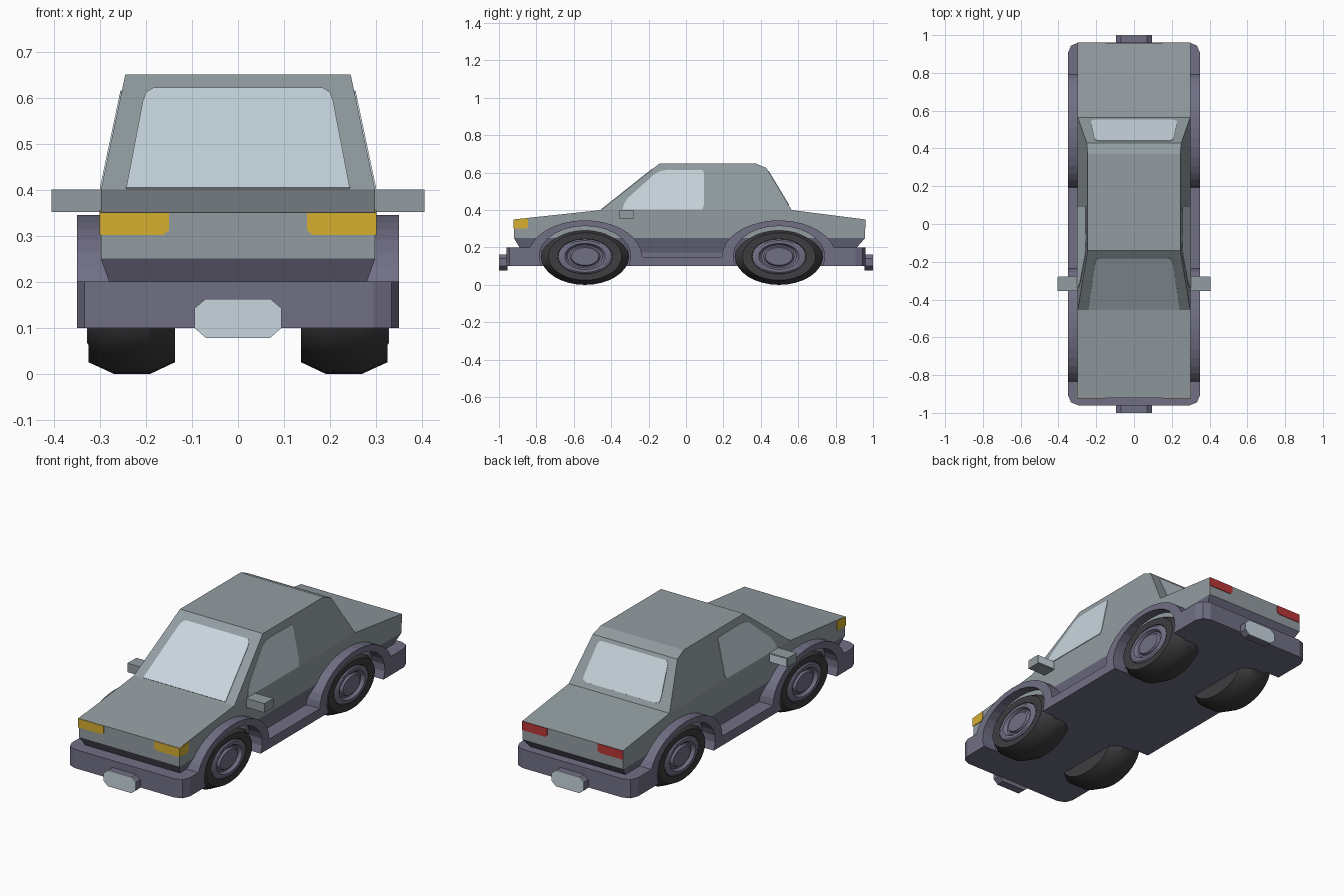
import bpy, bmesh, math
from mathutils import Vector

if "Cube" in bpy.data.objects:
    bpy.data.objects.remove(bpy.data.objects["Cube"])

def material(name, rgb):
    m = bpy.data.materials.new(name)
    m.diffuse_color = (*rgb, 1)
    m.use_nodes = True
    m.node_tree.nodes["Principled BSDF"].inputs["Base Color"].default_value = m.diffuse_color
    return m

PAINT = material("grey paint", (0.29, 0.335, 0.355))
TRIM = material("slate trim", (0.165, 0.16, 0.235))
TYRE = material("tyre rubber", (0.048, 0.046, 0.05))
GLASS = material("pale glass", (0.58, 0.67, 0.73))
AMBER = material("amber lamp", (0.66, 0.43, 0.03))
RED = material("red lamp", (0.48, 0.04, 0.037))

def finish(name, bm, mat, smooth=False):
    bmesh.ops.recalc_face_normals(bm, faces=bm.faces[:])
    me = bpy.data.meshes.new(name)
    bm.to_mesh(me)
    bm.free()
    me.materials.append(mat)
    ob = bpy.data.objects.new(name, me)
    bpy.context.collection.objects.link(ob)
    if smooth:
        bpy.ops.object.select_all(action='DESELECT')
        ob.select_set(True)
        bpy.context.view_layer.objects.active = ob
        bpy.ops.object.shade_smooth_by_angle(angle=math.radians(32))
    return ob

def loft(bm, a, b):
    """Closed solid between two matching outlines."""
    va, vb = [bm.verts.new(p) for p in a], [bm.verts.new(p) for p in b]
    bm.faces.new(va)
    bm.faces.new(vb[::-1])
    n = len(va)
    for i in range(n):
        bm.faces.new((va[i], vb[i], vb[(i + 1) % n], va[(i + 1) % n]))

def prism(name, profile, mat, left, right):
    """Side profile (y, z) spanned between x = left(z) and x = right(z)."""
    bm = bmesh.new()
    loft(bm, [(left(z), y, z) for y, z in profile],
         [(right(z), y, z) for y, z in profile])
    return finish(name, bm, mat)

def plate(name, pts, normal, mat, out=0.003, back=0.002):
    n = Vector(normal).normalized()
    bm = bmesh.new()
    loft(bm, [Vector(p) - n * back for p in pts], [Vector(p) + n * out for p in pts])
    return finish(name, bm, mat)

def mirrored(half):
    return half + [(-x, z) for x, z in reversed(half)]

# Painted body, tapered cabin and tucked-in skirt
W = 0.298
cab = lambda z: W - (z - 0.40) * 0.212
prism("body", [(-.92, .25), (-.92, .35), (-.455, .40), (.565, .40), (.957, .35), (.957, .25)],
      PAINT, lambda z: -W, lambda z: W)
prism("cabin", [(-.455, .40), (-.14, .65), (.37, .65), (.43, .625), (.565, .40)],
      PAINT, lambda z: -cab(z), cab)
skirt = lambda z: W - (.25 - z) * 0.36
prism("skirt", [(-.86, .15), (-.92, .25), (.957, .25), (.87, .15)], TRIM,
      lambda z: -skirt(z), skirt)

# Floor and bumper block
prism("floor", [(-.96, .10), (-.96, .20), (.96, .20), (.96, .10)], TRIM,
      lambda z: -.27, lambda z: .27)

# Fenders with elliptical wheel arches and rounded corners
AXLES = (-.54, .497)
def arc(cy, a, b, cz, t0, t1, n=16):
    return [(cy + a * math.cos(t0 + (t1 - t0) * i / n),
             cz + b * math.sin(t0 + (t1 - t0) * i / n)) for i in range(n + 1)]

dip, rise = math.asin(.052 / .163), math.asin(.05 / .195)
side = [(-.96, .10)]
for cy in AXLES:
    side += arc(cy, .245, .163, .152, math.pi + dip, -dip)
side += [(.96, .10), (.96, .20)]
side += arc(AXLES[1], .305, .195, .15, rise, math.pi)
side += arc(AXLES[0], .305, .195, .15, 0, math.pi - rise)
side += [(-.96, .20)]
for s, tag in ((1, "right"), (-1, "left")):
    bm = bmesh.new()
    loft(bm, [(s * .27, y, z) for y, z in side], [(s * .35, y, z) for y, z in side])
    corner = [e for e in bm.edges if all(abs(v.co.x) > .34 and abs(v.co.y) > .955 for v in e.verts)]
    bmesh.ops.bevel(bm, geom=corner, offset=.055, segments=2, profile=.5, affect='EDGES')
    finish(tag + "_fender", bm, TRIM)

# Wheels: lathed tyre and hub, stretched along the car
def lathe(name, prof, s, cy, mat, n=32):
    bm = bmesh.new()
    rings = []
    for x, r in prof:
        rings.append([bm.verts.new((s * x, cy + .235 * r * math.cos(2 * math.pi * i / n),
                                    .152 + .152 * r * math.sin(2 * math.pi * i / n)))
                      for i in range(n)])
    for a, b in zip(rings, rings[1:]):
        for i in range(n):
            bm.faces.new((a[i], a[(i + 1) % n], b[(i + 1) % n], b[i]))
    bm.faces.new(rings[0])
    bm.faces.new(rings[-1])
    finish(name, bm, mat, True)

for s, tag in ((1, "right"), (-1, "left")):
    for cy, end in zip(AXLES, ("front", "rear")):
        lathe(f"{end}_{tag}_tyre", [(.137, .6), (.137, .835), (.19, 1), (.27, 1), (.325, .835),
                                    (.322, .62), (.305, .6)], s, cy, TYRE)
        lathe(f"{end}_{tag}_hub", [(.29, .61), (.322, .61), (.328, .56), (.328, .46), (.312, .40),
                                   (.312, .35), (.324, .31), (.324, .05)], s, cy, TRIM)

# Windscreen and rear window
plate("windscreen", [(x, -.455 + (z - .40) * 1.26, z) for x, z in
      mirrored([(.243, .402), (.207, .59), (.20, .61), (.183, .62)])], (0, -.25, .315), GLASS)
plate("rear_window", [(x, .565 - (z - .40) * .6, z) for x, z in
      mirrored([(.205, .425), (.226, .433), (.228, .45), (.208, .595), (.195, .608)])],
      (0, .225, .135), GLASS)

for s, tag in ((1, "right"), (-1, "left")):
    # Side windows
    plate(tag + "_window", [(s * cab(z), y, z) for y, z in
          [(-.34, .402), (.088, .402), (.095, .425), (.095, .60), (.09, .613), (-.09, .615),
           (-.13, .61), (-.165, .595), (-.31, .465), (-.33, .435)]], (s, 0, .212), GLASS)
    # Lamps: front lamps wrap round the corner
    lamp = [(.15, .349), (.15, .312), (.162, .302), (W, .302), (W, .349)]
    plate(tag + "_headlamp", [(s * x, -.92, z) for x, z in lamp], (0, -1, 0), AMBER)
    plate(tag + "_headlamp_side", [(s * W, -.923, .302), (s * W, -.853, .302), (s * W, -.845, .312),
          (s * W, -.845, .356), (s * W, -.923, .349)], (s, 0, 0), AMBER)
    plate(tag + "_tail_lamp", [(s * x, .957, z) for x, z in lamp], (0, 1, 0), RED)
    # Door mirrors with glass on the rear face
    box = [(s * .28, .352), (s * .405, .352), (s * .405, .40), (s * .28, .40)]
    plate(tag + "_mirror", [(x, -.28, z) for x, z in box], (0, 1, 0), PAINT, 0, .075)
    face = [(s * .303, .355), (s * .402, .355), (s * .402, .397), (s * .303, .397)]
    plate(tag + "_mirror_glass", [(x, -.28, z) for x, z in face], (0, 1, 0), GLASS)

# Blank number plates: dark block with a pale face
octagon = mirrored([(.07, .078), (.095, .10), (.095, .142), (.07, .163)])
for s, tag in ((-1, "front"), (1, "rear")):
    pts = [(x, s * .997, z) for x, z in octagon]
    plate(tag + "_plate_block", pts, (0, s, 0), TRIM, 0, .042)
    plate(tag + "_plate_face", pts, (0, s, 0), GLASS, .003, 0)
